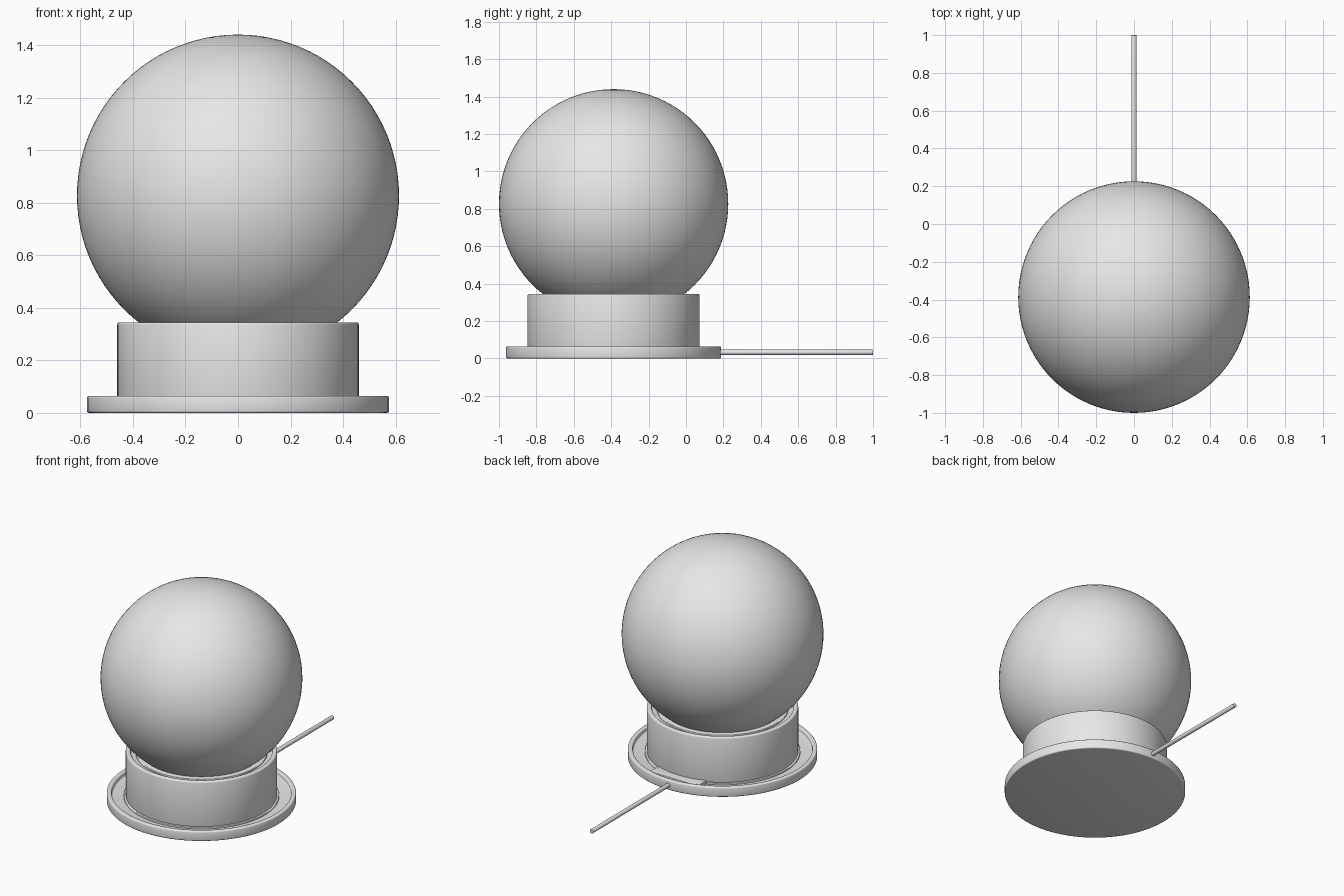
import bpy
import math
from mathutils import Vector

if "Cube" in bpy.data.objects:
    bpy.data.objects.remove(bpy.data.objects["Cube"], do_unlink=True)

AXIS_Y = -0.387

grey = bpy.data.materials.new("light_grey")
grey.use_nodes = True
grey.diffuse_color = (0.8, 0.8, 0.8, 1)
grey.node_tree.nodes["Principled BSDF"].inputs["Base Color"].default_value = grey.diffuse_color


def finish(obj, name, bevel=0):
    obj.name = name
    obj.data.materials.append(grey)
    bpy.ops.object.select_all(action="DESELECT")
    obj.select_set(True)
    bpy.context.view_layer.objects.active = obj
    if bevel:
        mod = obj.modifiers.new("soft_edges", "BEVEL")
        mod.width = bevel
        mod.segments = 3
        mod.limit_method = "ANGLE"
        bpy.ops.object.modifier_apply(modifier=mod.name)
    bpy.ops.object.shade_smooth_by_angle(angle=math.radians(35))
    return obj


def turned(name, profile, bevel, steps=96):
    """Revolve a radius/height profile, capping the two open ends."""
    verts, faces = [], []
    for i in range(steps):
        a = math.tau * i / steps
        verts += [(r * math.cos(a), r * math.sin(a), z) for r, z in profile]
    n = len(profile)
    for i in range(steps):
        j = (i + 1) % steps
        faces += [(i * n + k, j * n + k, j * n + k + 1, i * n + k + 1) for k in range(n - 1)]
    faces.append([i * n for i in reversed(range(steps))])
    faces.append([i * n + n - 1 for i in range(steps)])
    mesh = bpy.data.meshes.new(name)
    mesh.from_pydata(verts, [], faces)
    obj = bpy.data.objects.new(name, mesh)
    bpy.context.collection.objects.link(obj)
    obj.location.y = AXIS_Y
    return finish(obj, name, bevel)


# Shallow tray base with a raised rim
turned("base_tray", [(0.575, 0), (0.575, 0.065), (0.545, 0.065), (0.545, 0.035)], 0.008)

# Low step under the collar
turned("collar_foot", [(0.472, 0.03), (0.472, 0.045)], 0.004)

# Collar with a recessed top that holds the globe
turned("collar", [(0.46, 0.04), (0.46, 0.345), (0.43, 0.345), (0.43, 0.325)], 0.009)

# Ring seating the globe
turned("globe_seat", [(0.40, 0.32), (0.40, 0.335)], 0.004)

# Globe
bpy.ops.mesh.primitive_uv_sphere_add(segments=96, ring_count=48, radius=0.613,
                                     location=(0, AXIS_Y, 0.827))
finish(bpy.context.object, "globe")

# Cable housing between collar and rim
bpy.ops.mesh.primitive_cube_add(size=1, location=(0, 0.085, 0.043))
housing = bpy.context.object
housing.scale = (0.36, 0.09, 0.024)
bpy.ops.object.transform_apply(location=False, rotation=False, scale=True)
finish(housing, "cable_housing", 0.003)

# Cable leaving the back
start, end = Vector((0, 0.05, 0.033)), Vector((0, 1, 0.033))
bpy.ops.mesh.primitive_cylinder_add(vertices=24, radius=0.014, depth=(end - start).length,
                                    location=(start + end) / 2,
                                    rotation=(math.radians(90), 0, 0))
finish(bpy.context.object, "cable", 0.003)
